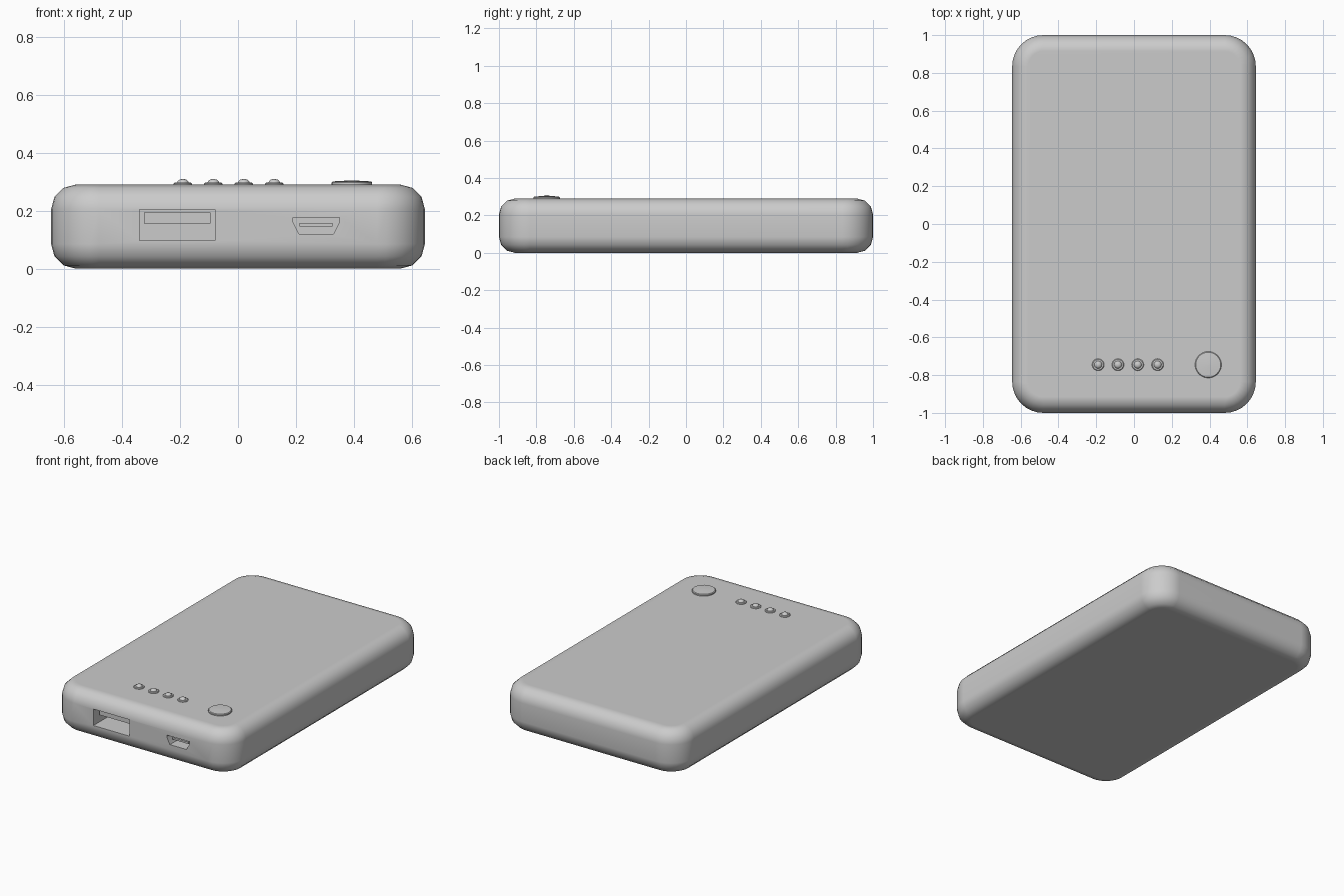
import bpy, bmesh, math

if "Cube" in bpy.data.objects:
    bpy.data.objects.remove(bpy.data.objects["Cube"])

HX, HY, H = 0.645, 1.0, 0.29   # half width, half length, height
CORNER, FILLET = 0.165, 0.085


def make_object(name, bm, angle=40):
    bmesh.ops.recalc_face_normals(bm, faces=bm.faces)
    mesh = bpy.data.meshes.new(name)
    bm.to_mesh(mesh)
    bm.free()
    ob = bpy.data.objects.new(name, mesh)
    bpy.context.collection.objects.link(ob)
    smooth(ob, angle)
    return ob


def smooth(ob, angle):
    bpy.ops.object.select_all(action='DESELECT')
    ob.select_set(True)
    bpy.context.view_layer.objects.active = ob
    bpy.ops.object.shade_smooth_by_angle(angle=math.radians(angle))


def loft(bm, rings):
    """Skin closed rings of points and cap both ends."""
    loops = [[bm.verts.new(p) for p in ring] for ring in rings]
    for a, b in zip(loops, loops[1:]):
        for i in range(len(a)):
            j = (i + 1) % len(a)
            bm.faces.new((a[i], a[j], b[j], b[i]))
    bm.faces.new(loops[0][::-1])
    bm.faces.new(loops[-1])


def rounded_rect(hx, hy, r, seg=8):
    pts = []
    for k, (sx, sy) in enumerate([(1, 1), (-1, 1), (-1, -1), (1, -1)]):
        for i in range(seg + 1):
            t = math.pi / 2 * (k + i / seg)
            pts.append((sx * (hx - r) + r * math.cos(t), sy * (hy - r) + r * math.sin(t)))
    return pts


def prism(name, outline, y0, y1):
    """Extrude an x-z outline along y."""
    bm = bmesh.new()
    loft(bm, [[(x, y, z) for x, z in outline] for y in (y0, y1)])
    return make_object(name, bm)


def rect(x0, x1, z0, z1):
    return [(x0, z0), (x1, z0), (x1, z1), (x0, z1)]


def lathe(name, x, y, profile, seg):
    bm = bmesh.new()
    loft(bm, [[(x + r * math.cos(2 * math.pi * i / seg),
                y + r * math.sin(2 * math.pi * i / seg), z)
               for i in range(seg)] for r, z in profile])
    return make_object(name, bm)


# Case: rounded rectangle with filleted top and bottom edges
steps = [math.radians(a) for a in (0, 30, 60, 90)]
lower = [(FILLET * (1 - math.sin(a)), FILLET * (1 - math.cos(a))) for a in steps]
levels = lower + [(d, H - z) for d, z in reversed(lower)]
bm = bmesh.new()
loft(bm, [[(x, y, z) for x, y in rounded_rect(HX - d, HY - d, CORNER - d)] for d, z in levels])
case = make_object("case", bm)

# Port openings cut into the front
large_port = rect(-0.34, -0.08, 0.097, 0.204)
small_port = [(0.21, 0.12), (0.33, 0.12), (0.35, 0.16), (0.35, 0.176), (0.19, 0.176), (0.19, 0.16)]
for name, outline, depth in [("large_port_cutter", large_port, 0.2),
                             ("small_port_cutter", small_port, 0.12)]:
    cutter = prism(name, outline, -1.1, -1 + depth)
    cutter.hide_render = True
    mod = case.modifiers.new("cut", 'BOOLEAN')
    mod.operation, mod.solver, mod.object = 'DIFFERENCE', 'EXACT', cutter
    bpy.context.view_layer.objects.active = case
    bpy.ops.object.modifier_apply(modifier=mod.name)
    bpy.data.objects.remove(cutter)
smooth(case, 40)
weighted = case.modifiers.new("weighted_normals", 'WEIGHTED_NORMAL')
weighted.keep_sharp = True

# Contact tongues inside the ports
prism("large_port_tongue", rect(-0.325, -0.095, 0.155, 0.193), -0.96, -0.79)
prism("small_port_tongue", rect(0.212, 0.326, 0.145, 0.157), -0.975, -0.87)

# Charge indicator lights
light_profile = [(0.032, 0.28), (0.032, 0.293), (0.028, 0.297), (0.02, 0.297),
                 (0.018, 0.302), (0.012, 0.307), (0.004, 0.309)]
for i in range(4):
    lathe(f"indicator_light_{i + 1}", -0.19 + 0.105 * i, -0.745, light_profile, 24)

# Power button
lathe("power_button", 0.393, -0.745,
      [(0.07, 0.28), (0.07, 0.297), (0.066, 0.301), (0.035, 0.303), (0.005, 0.304)], 32)
